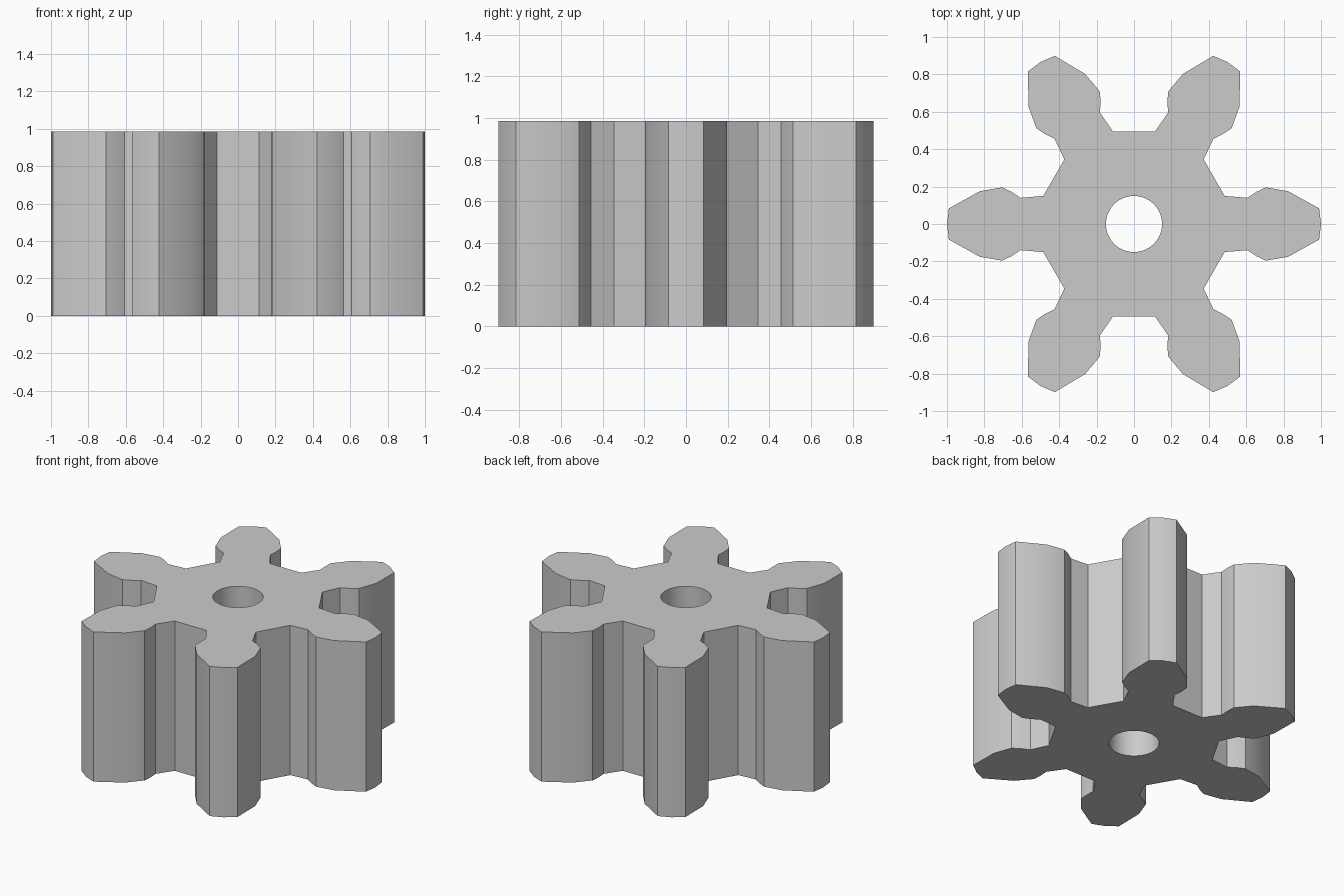
import bpy
import bmesh
import math
from mathutils import Matrix, Vector

if "Cube" in bpy.data.objects:
    bpy.data.objects.remove(bpy.data.objects["Cube"], do_unlink=True)

HEIGHT = 0.985
TEETH = 6
BORE_RADIUS = 0.15

# Upper half of one tooth pointing along +x, from root to tip
HALF_TOOTH = [(0.485, 0.15), (0.607, 0.14), (0.655, 0.172), (0.705, 0.196),
              (0.825, 0.175), (0.99, 0.083)]
TOOTH = [(x, -y) for x, y in HALF_TOOTH] + [(1.0, 0.0)] + HALF_TOOTH[::-1]

# Plain grey material
grey = bpy.data.materials.new("plain_grey")
grey.use_nodes = True
COLOUR = (0.6, 0.6, 0.6, 1.0)
grey.diffuse_color = COLOUR
for node in grey.node_tree.nodes:
    if node.type == "BSDF_PRINCIPLED":
        node.inputs["Base Color"].default_value = COLOUR


def prism(name, outline, bottom, top):
    """Extrude a closed outline upward into a solid."""
    bm = bmesh.new()
    base = bm.faces.new([bm.verts.new((p.x, p.y, bottom)) for p in outline])
    grown = bmesh.ops.extrude_face_region(bm, geom=[base], use_keep_orig=True)
    moved = [v for v in grown["geom"] if isinstance(v, bmesh.types.BMVert)]
    bmesh.ops.translate(bm, verts=moved, vec=(0, 0, top - bottom))
    bmesh.ops.recalc_face_normals(bm, faces=bm.faces)
    mesh = bpy.data.meshes.new(name)
    bm.to_mesh(mesh)
    bm.free()
    mesh.materials.append(grey)
    obj = bpy.data.objects.new(name, mesh)
    bpy.context.collection.objects.link(obj)
    return obj


# Gear body: one tooth repeated around the axis
outline = []
for i in range(TEETH):
    turn = Matrix.Rotation(math.tau * i / TEETH, 3, "Z")
    outline += [turn @ Vector((x, y, 0)) for x, y in TOOTH]
gear = prism("gear_body", outline, 0, HEIGHT)

# Round bore through the middle
SIDES = 40
circle = [Vector((BORE_RADIUS * math.cos(math.tau * i / SIDES),
                  BORE_RADIUS * math.sin(math.tau * i / SIDES), 0))
          for i in range(SIDES)]
cutter = prism("bore_cutter", circle, -0.1, HEIGHT + 0.1)
cutter.hide_render = True

bore = gear.modifiers.new("bore", "BOOLEAN")
bore.operation = "DIFFERENCE"
bore.solver = "EXACT"
bore.object = cutter

bpy.ops.object.select_all(action="DESELECT")
gear.select_set(True)
bpy.context.view_layer.objects.active = gear
bpy.ops.object.modifier_apply(modifier=bore.name)
bpy.data.objects.remove(cutter, do_unlink=True)

# Smooth flanks and bore, crisp corners
bpy.ops.object.shade_smooth_by_angle(angle=math.radians(30))
